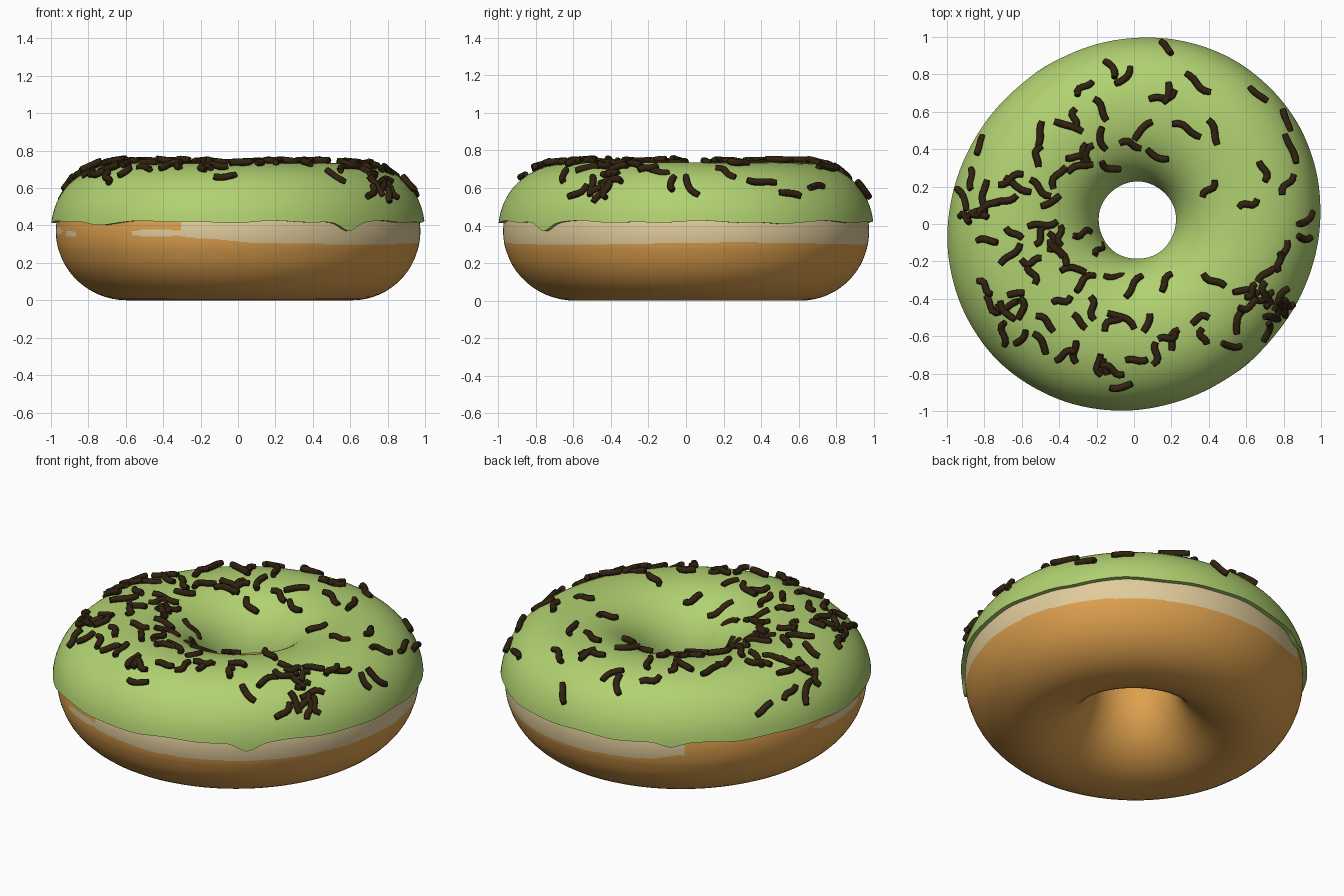
import bpy, math, random
from mathutils import Vector

if "Cube" in bpy.data.objects:
    bpy.data.objects.remove(bpy.data.objects["Cube"])

random.seed(7)
SEG = 240          # steps around the ring
E = 0.035          # slight oval stretch of the outer rim
P = 2.2            # roundness of the icing section


def material(name, rgb):
    m = bpy.data.materials.new(name)
    m.diffuse_color = (*rgb, 1)
    m.use_nodes = True
    m.node_tree.nodes["Principled BSDF"].inputs["Base Color"].default_value = m.diffuse_color
    return m


golden = material("golden_dough", (0.72, 0.35, 0.075))
cream = material("pale_dough", (0.75, 0.60, 0.33))
green = material("green_icing", (0.44, 0.64, 0.165))
brown = material("dark_sprinkle", (0.030, 0.016, 0.005))


def place(u, z, t):
    """Ring point: u = -1 at the hole, +1 at the outer rim, t = angle."""
    r = 0.6 + 0.398 * u + E * (1 + u) / 2 * math.sin(2 * t)
    w = (1 - u) / 2
    return (r * math.cos(t) + 0.018 * w, r * math.sin(t) + 0.02 * w, z)


def ring(name, section, mats, closed):
    """Sweep section(t) -> [(u, z)] round the ring."""
    verts, faces = [], []
    for i in range(SEG):
        t = 2 * math.pi * i / SEG
        verts += [place(u, z, t) for u, z in section(t)]
    n = len(verts) // SEG
    for i in range(SEG):
        a, b = i * n, (i + 1) % SEG * n
        for j in range(n if closed else n - 1):
            k = (j + 1) % n
            faces.append((a + j, b + j, b + k, a + k))
    me = bpy.data.meshes.new(name)
    me.from_pydata(verts, [], faces)
    for m in mats:
        me.materials.append(m)
    ob = bpy.data.objects.new(name, me)
    bpy.context.collection.objects.link(ob)
    bpy.ops.object.select_all(action='DESELECT')
    ob.select_set(True)
    bpy.context.view_layer.objects.active = ob
    bpy.ops.object.shade_smooth_by_angle(angle=math.radians(50))
    return ob


# Dough: round section, with fine rows where the pale band sits
angles = [-15 + 0.75 * i for i in range(37)] + [18 + 6 * i for i in range(54)]


def dough_section(t):
    out = []
    for d in angles:
        s, c = math.sin(math.radians(d)), math.cos(math.radians(d))
        out.append((c * 0.935, 0.37 + (0.34 if s > 0 else 0.37) * s))
    return out


dough = ring("dough", dough_section, [golden, cream], True)


# Pale band on the outside, broken into patches on the left
def is_cream(x, y, z):
    if math.hypot(x, y) < 0.8 or z > 0.46:
        return False
    d = math.degrees(math.atan2(y, x))
    if -108 < d < 124:
        low = 0.304 + 0.006 * math.sin(math.radians(3 * d + 40))
        low += 0.03 * max(0, (-d - 85) / 23) + 0.03 * max(0, (d - 112) / 12)
        return z > low
    d %= 360
    patches = [(186, 13, 0.37, 0.022), (206, 4, 0.355, 0.016), (244, 9, 0.36, 0.018)]
    return any(((d - c) / w) ** 4 + ((z - h) / v) ** 2 < 1 for c, w, h, v in patches)


for f in dough.data.polygons:
    f.material_index = int(is_cream(*f.center))


# Icing: cap with a wavy, dripping lower edge
def edge(t):
    d = math.degrees(t)
    z = 0.419 + 0.004 * math.sin(9 * t + 1) + 0.003 * math.sin(17 * t)
    for c, w, h in [(308, 4, 0.045), (223, 6, 0.012), (120, 4, 0.025), (30, 5, 0.01)]:
        z -= h * math.exp(-((d - c) / w) ** 2)
    return z


def icing_section(t):
    def start(z):
        return math.asin(((z - 0.36) / 0.375) ** (P / 2))
    a = start(edge(t))
    b = math.pi - start(0.43 + 0.008 * math.sin(5 * t))
    out = []
    for i in range(41):
        p = a + (b - a) * i / 40
        c = math.cos(p)
        out.append((math.copysign(abs(c) ** (2 / P), c), 0.36 + 0.375 * math.sin(p) ** (2 / P)))
    # lips tucked into the dough
    return [(0.90, out[0][1])] + out + [(-0.90, out[-1][1])]


ring("icing", icing_section, [green], False)


# Sprinkles: bent rods resting on the icing
def height(x, y):
    s = E / 2 * math.sin(2 * math.atan2(y, x))
    u = min(0.985, abs((math.hypot(x, y) - 0.6 - s) / (0.398 + s)))
    return 0.36 + 0.375 * (1 - u ** P) ** (1 / P)


curve = bpy.data.curves.new("sprinkles", 'CURVE')
curve.dimensions = '3D'
curve.bevel_depth = 0.019
curve.bevel_resolution = 2
curve.use_fill_caps = True


def sprinkle(x, y, deg, length):
    h = 0.01
    a = math.radians(deg)
    gx = (height(x + h, y) - height(x - h, y)) / (2 * h)
    gy = (height(x, y + h) - height(x, y - h)) / (2 * h)
    normal = Vector((-gx, -gy, 1)).normalized()
    along = Vector((math.cos(a), math.sin(a), gx * math.cos(a) + gy * math.sin(a))).normalized()
    side = normal.cross(along)
    along = (along + normal * random.uniform(-0.12, 0.12)).normalized()
    mid = Vector((x, y, height(x, y))) + normal * random.uniform(0.004, 0.018)
    bend, twist = random.uniform(-0.025, 0.025), random.uniform(-0.015, 0.015)
    sp = curve.splines.new('POLY')
    sp.points.add(6)
    for i, pt in enumerate(sp.points):
        q = i / 3 - 1
        off = bend * (1 - q * q) + twist * math.sin(math.pi * q)
        pt.co = (*(mid + along * (q * length / 2) + side * off), 1)
        pt.radius = 0.85 if i in (0, 6) else 1


# x, y, heading of the clearly separate sprinkles
SPOTS = [
    (-.13, .82, 120), (-.06, .79, 50), (-.26, .72, 45), (.17, .93, -50), (.34, .75, -35),
    (.17, .70, 75), (.15, .69, 20), (.66, .69, -40), (-.18, .61, -60), (.42, .49, -70),
    (.28, .50, -25), (.05, .50, 45), (-.35, .52, -20), (-.50, .48, 80), (-.50, .36, 80),
    (-.16, .46, -80), (-.02, .42, -15), (.13, .38, -25), (-.29, .30, 20), (-.40, .25, 60),
    (-.82, .42, 75), (.81, .55, -65), (.83, .40, -70), (.68, .28, -75), (.82, .21, 60),
    (.40, .19, 55), (.61, .11, 25), (-.62, .21, -30), (-.77, .08, 30), (-.69, .13, 20),
    (-.92, .13, -70), (-.50, -.06, 60), (-.49, 0, 10), (-.66, -.16, 45), (-.41, -.16, -60),
    (-.20, -.14, 60), (-.55, -.27, -70), (-.33, -.26, -5), (-.11, -.28, 5), (0, -.34, 50),
    (.18, -.32, 60), (.43, -.30, -30), (-.07, -.52, -30), (.22, -.62, 70), (.70, -.27, 40),
    (.57, -.52, 70), (.78, -.40, 60), (-.07, -.86, 10)]
for x, y, deg in SPOTS:
    sprinkle(x, y, deg, random.uniform(0.11, 0.17))

# Looser scatter in the busy areas: x, y, spread, count
for cx, cy, spread, count in [(-.65, .12, .16, 8), (-.45, -.15, .14, 8), (-.75, -.45, .2, 9),
                              (-.35, -.55, .12, 6), (-.15, -.70, .1, 5), (.70, -.45, .17, 12),
                              (.25, -.50, .2, 5), (-.25, .35, .13, 5), (.85, -.05, .15, 4)]:
    for _ in range(count):
        while True:
            x, y = random.gauss(cx, spread * 0.7), random.gauss(cy, spread * 0.7)
            if 0.27 < math.hypot(x, y) < 0.92:
                break
        sprinkle(x, y, random.uniform(0, 180), random.uniform(0.09, 0.15))

sprinkles = bpy.data.objects.new("sprinkles", curve)
bpy.context.collection.objects.link(sprinkles)
curve.materials.append(brown)
bpy.ops.object.select_all(action='DESELECT')
sprinkles.select_set(True)
bpy.context.view_layer.objects.active = sprinkles
bpy.ops.object.convert(target='MESH')
bpy.ops.object.shade_smooth_by_angle(angle=math.radians(50))
